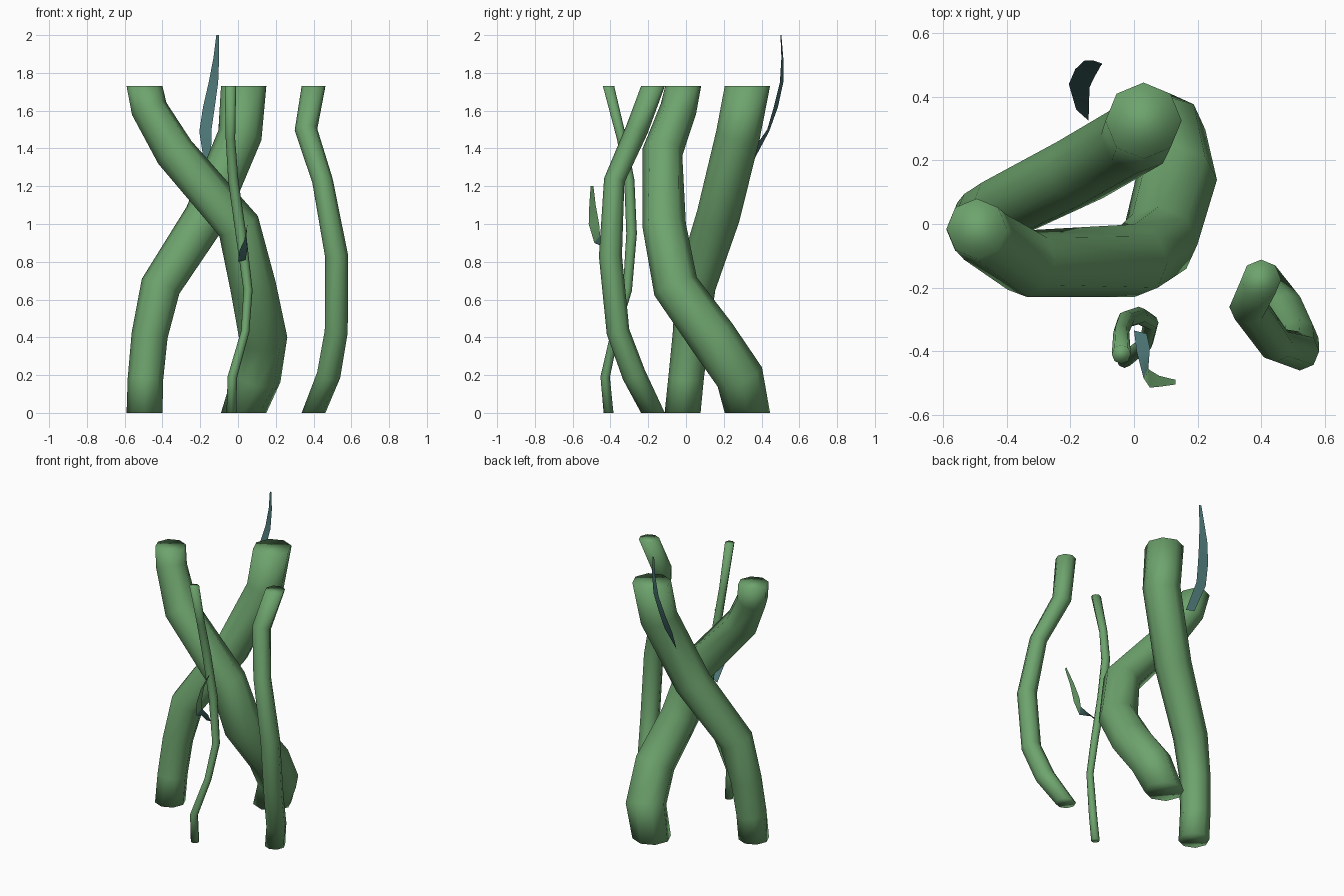
import bpy, math
from mathutils import Vector


def material(name, rgb):
    m = bpy.data.materials.new(name)
    m.diffuse_color = (*rgb, 1)
    return m


GREEN = material("vine green", (0.155, 0.37, 0.155))
TEAL = material("leaf teal", (0.07, 0.17, 0.17))


def add_object(name, verts, faces, mats):
    me = bpy.data.meshes.new(name)
    me.from_pydata(verts, [], faces)
    for m in mats:
        me.materials.append(m)
    me.polygons.foreach_set("use_smooth", [True] * len(faces))
    me.update()
    ob = bpy.data.objects.new(name, me)
    bpy.context.collection.objects.link(ob)
    return ob


def vine(name, path, sides=8):
    """Low-poly tube through (x, y, z, radius) points, with level ends."""
    pts = [Vector(p[:3]) for p in path]
    last = len(pts) - 1
    verts, faces = [], []
    for i, p in enumerate(pts):
        if i in (0, last):
            t = Vector((0, 0, 1))
        else:
            t = ((p - pts[i - 1]).normalized() + (pts[i + 1] - p).normalized()).normalized()
        u = Vector((1, 0, 0))
        u = (u - t * u.dot(t)).normalized()
        v = t.cross(u)
        for k in range(sides):
            a = 2 * math.pi * k / sides
            verts.append(p + (u * math.cos(a) + v * math.sin(a)) * path[i][3])
    for i in range(last):
        for k in range(sides):
            j = (k + 1) % sides
            a, b = i * sides, (i + 1) * sides
            faces.append((a + k, a + j, b + j, b + k))
    faces.append(tuple(range(sides))[::-1])
    faces.append(tuple(last * sides + k for k in range(sides)))
    return add_object(name, verts, faces, [GREEN])


def leaf(name, rows, mats):
    """Flat ribbon between pairs of left and right edge points."""
    verts = [p for row in rows for p in row]
    faces = [(2 * i, 2 * i + 1, 2 * i + 3, 2 * i + 2) for i in range(len(rows) - 1)]
    return add_object(name, verts, faces, mats)


# Two thick vines crossing each other
vine("thick_vine_left", [
    (-0.495, -0.018, 0, 0.095), (-0.49, 0.0, 0.18, 0.094), (-0.468, 0.025, 0.41, 0.096),
    (-0.41, 0.05, 0.67, 0.107), (-0.17, 0.17, 1.04, 0.115), (0.01, 0.275, 1.47, 0.117),
    (0.03, 0.325, 1.73, 0.12)])
vine("thick_vine_right", [
    (0.03, 0.325, 0, 0.12), (0.10, 0.285, 0.19, 0.128), (0.133, 0.14, 0.40, 0.128),
    (0.08, -0.055, 0.67, 0.122), (0.003, -0.115, 0.99, 0.115), (-0.335, -0.125, 1.38, 0.107),
    (-0.47, -0.04, 1.61, 0.097), (-0.495, -0.015, 1.73, 0.095)])

# Medium vine at the right
vine("medium_vine", [
    (0.40, -0.175, 0, 0.063), (0.48, -0.275, 0.20, 0.063), (0.52, -0.36, 0.43, 0.061),
    (0.522, -0.40, 0.83, 0.061), (0.447, -0.38, 1.23, 0.055), (0.36, -0.26, 1.50, 0.06),
    (0.40, -0.175, 1.73, 0.063)])

# Thin vine at the front
vine("thin_vine", [
    (-0.035, -0.41, 0, 0.026), (-0.03, -0.428, 0.19, 0.025), (0.038, -0.375, 0.43, 0.022),
    (0.053, -0.31, 0.65, 0.024), (0.015, -0.288, 0.95, 0.028), (-0.025, -0.30, 1.23, 0.027),
    (-0.04, -0.34, 1.45, 0.025), (-0.04, -0.41, 1.73, 0.03)])

# Tall leaf at the back
leaf("tall_leaf", [
    ((-0.182, 0.36, 1.34), (-0.143, 0.325, 1.35)),
    ((-0.205, 0.44, 1.49), (-0.14, 0.43, 1.50)),
    ((-0.185, 0.487, 1.62), (-0.123, 0.465, 1.62)),
    ((-0.155, 0.515, 1.75), (-0.105, 0.497, 1.75)),
    ((-0.13, 0.515, 1.88), (-0.10, 0.505, 1.88)),
    ((-0.115, 0.505, 2.0), (-0.10, 0.50, 2.0))], [TEAL])

# Small leaf on the thin vine: teal base, green blade
small = leaf("small_leaf", [
    ((0.0, -0.335, 0.80), (0.04, -0.345, 0.81)),
    ((0.008, -0.40, 0.86), (0.05, -0.39, 0.87)),
    ((0.03, -0.485, 0.90), (0.045, -0.455, 0.94)),
    ((0.05, -0.515, 1.0), (0.05, -0.46, 1.0)),
    ((0.08, -0.512, 1.1), (0.08, -0.478, 1.1)),
    ((0.13, -0.505, 1.2), (0.13, -0.49, 1.2))], [TEAL, GREEN])
for f in small.data.polygons:
    f.material_index = int(f.center.z > 0.92)
